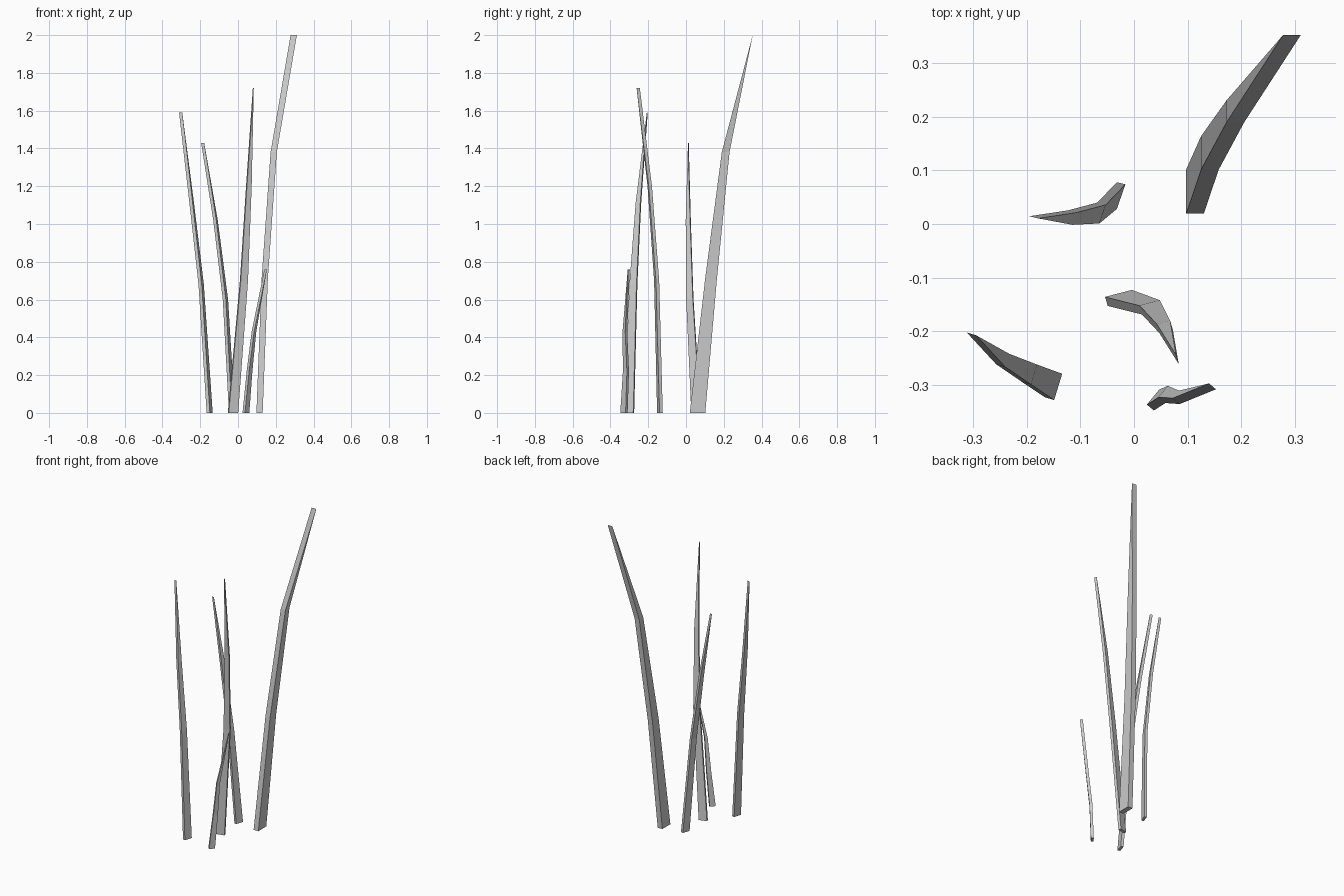
import bpy, bmesh
from mathutils import Vector

if "Cube" in bpy.data.objects:
    bpy.data.objects.remove(bpy.data.objects["Cube"])

TAPER = (1.0, 0.76, 0.5, 0.0)   # depth of the section at each level


def blade(name, wide, deep, levels):
    """Loft a four-sided section along a bent path, ending in a chisel edge."""
    w, d = Vector((*wide, 0)) / 2, Vector((*deep, 0)) / 2
    bm = bmesh.new()
    rings = []
    for co, t in zip(levels, TAPER):
        c = Vector(co)
        if t:
            offs = (-w - d * t, w - d * t, w + d * t, -w + d * t)
            rings.append([bm.verts.new(c + o) for o in offs])
        else:
            a, b = bm.verts.new(c - w), bm.verts.new(c + w)
            rings.append([a, b, b, a])
    bm.faces.new(rings[0])
    for lo, hi in zip(rings, rings[1:]):
        for i in range(4):
            j = (i + 1) % 4
            loop = list(dict.fromkeys((lo[i], lo[j], hi[j], hi[i])))
            bm.faces.new(loop)
    bmesh.ops.recalc_face_normals(bm, faces=bm.faces)
    me = bpy.data.meshes.new(name)
    bm.to_mesh(me)
    bm.free()
    bpy.context.collection.objects.link(bpy.data.objects.new(name, me))


# Tall blade at the back right
blade("tall_blade", (0.033, 0), (0, 0.082),
      [(0.114, 0.061, 0), (0.1415, 0.1325, 0.71), (0.189, 0.21, 1.38), (0.295, 0.353, 2)])
# Middle blade
blade("middle_blade", (0.005, -0.017), (0.05, 0.013),
      [(-0.0265, -0.138, 0), (0.0315, -0.1555, 0.7), (0.0575, -0.192, 1.2), (0.081, -0.253, 1.72)])
# Left blade
blade("left_blade", (-0.017, 0.005), (0.015, 0.049),
      [(-0.15, -0.3015, 0), (-0.195, -0.2785, 0.68), (-0.245, -0.252, 1.11), (-0.3035, -0.205, 1.59)])
# Rear left blade
blade("rear_blade", (-0.016, 0.004), (0.016, 0.046),
      [(-0.032, 0.053, 0), (-0.0665, 0.0205, 0.6), (-0.119, 0.012, 1.02), (-0.187, 0.0125, 1.43)])
# Short blade at the front right
blade("short_blade", (0.013, -0.011), (0.023, 0.028),
      [(0.042, -0.3285, 0), (0.061, -0.318, 0.22), (0.0845, -0.3235, 0.43), (0.1465, -0.303, 0.76)])
